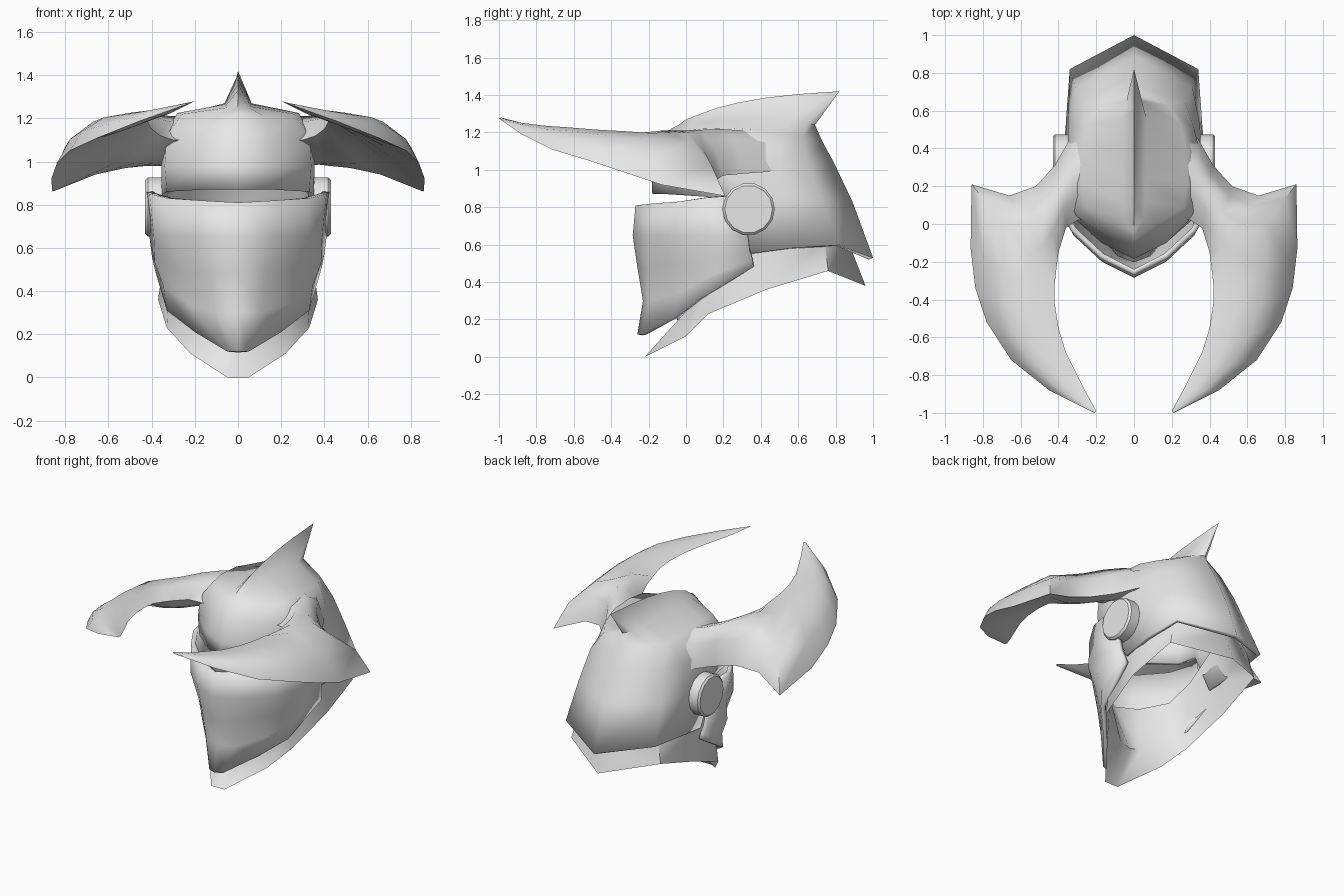
import bpy
import bmesh
import math
from mathutils import Vector

default_cube = bpy.data.objects.get("Cube")
if default_cube:
    bpy.data.objects.remove(default_cube, do_unlink=True)

# Single plain grey finish
grey = bpy.data.materials.new("plain_grey")
grey.use_nodes = True
grey_value = (0.8, 0.8, 0.8, 1)
grey.diffuse_color = grey_value
for node in grey.node_tree.nodes:
    if node.type == 'BSDF_PRINCIPLED':
        node.inputs["Base Color"].default_value = grey_value


def finish(obj, angle):
    """Give an object its material and smooth shading with sharp creases."""
    obj.data.materials.clear()
    obj.data.materials.append(grey)
    bpy.ops.object.select_all(action='DESELECT')
    obj.select_set(True)
    bpy.context.view_layer.objects.active = obj
    bpy.ops.object.shade_smooth_by_angle(angle=math.radians(angle))


def add_mesh(name, bm, angle):
    mesh = bpy.data.meshes.new(name)
    bm.to_mesh(mesh)
    bm.free()
    obj = bpy.data.objects.new(name, mesh)
    bpy.context.collection.objects.link(obj)
    finish(obj, angle)
    return obj


def add_grid(bm, rows, side, closed=False):
    """Skin neighbouring rows of points with quads, on one side of the model."""
    grid = [[bm.verts.new((side * x, y, z)) for x, y, z in row] for row in rows]
    count = len(rows[0])
    for first, second in zip(grid, grid[1:]):
        for i in range(count if closed else count - 1):
            j = (i + 1) % count
            quad = [first[i], first[j], second[j], second[i]]
            bm.faces.new(quad if side > 0 else quad[::-1])
    return grid


def mirrored_shell(name, rows, centre, outward=True, thickness=0):
    """Build a shell from its left half, face it in or out, and give it a wall."""
    bm = bmesh.new()
    for side in (1, -1):
        add_grid(bm, rows, side)
    bmesh.ops.remove_doubles(bm, verts=bm.verts, dist=0.001)
    bm.normal_update()
    middle = Vector(centre)
    facing = sum(f.normal.dot(f.calc_center_median() - middle) * f.calc_area()
                 for f in bm.faces)
    if (facing > 0) != outward:
        bmesh.ops.reverse_faces(bm, faces=bm.faces)
    obj = add_mesh(name, bm, 55)
    if thickness:
        wall = obj.modifiers.new("wall", 'SOLIDIFY')
        wall.thickness = thickness
        wall.offset = -1


# Skull dome: columns run from the lower rim up to the crest, brow to nape
dome_columns = [
    [(0, -.18, .87), (0, -.185, .98), (0, -.14, 1.12),
     (0, -.08, 1.22), (0, -.04, 1.24), (0, 0, 1.27)],
    [(.16, -.1, .87), (.17, -.1, .98), (.15, -.06, 1.12),
     (.12, 0, 1.21), (.05, .03, 1.25), (0, .08, 1.3)],
    [(.33, .05, .86), (.34, .05, .98), (.33, .06, 1.12),
     (.26, .09, 1.22), (.06, .12, 1.255), (0, .16, 1.33)],
    [(.35, .2, .85), (.355, .2, .98), (.35, .2, 1.12),
     (.28, .22, 1.225), (.06, .25, 1.265), (0, .28, 1.36)],
    [(.35, .34, .55), (.355, .36, .85), (.35, .38, 1.05),
     (.28, .38, 1.215), (.06, .4, 1.27), (0, .42, 1.385)],
    [(.36, .55, .58), (.35, .52, .85), (.32, .5, 1.05),
     (.25, .52, 1.19), (.065, .56, 1.265), (0, .6, 1.405)],
    [(.34, .82, .6), (.31, .72, .85), (.27, .65, 1.05),
     (.18, .63, 1.18), (.04, .65, 1.25), (0, .82, 1.42)],
    [(0, 1, .53), (0, .89, .83), (0, .79, 1.04),
     (0, .73, 1.15), (0, .69, 1.24), (0, .82, 1.42)],
]
mirrored_shell("skull_dome", dome_columns, (0, .35, .9), thickness=.025)

# Face mask: rows run from the centre crease to the cheek, top to chin
mask_rows = [
    [(0, -.27, .81), (.18, -.18, .82), (.33, -.04, .83), (.41, .1, .85), (.425, .24, .86)],
    [(0, -.285, .65), (.17, -.2, .65), (.32, -.06, .65), (.39, .12, .65), (.41, .33, .65)],
    [(0, -.26, .48), (.13, -.2, .48), (.27, -.05, .5), (.385, .1, .53), (.4, .34, .57)],
    [(0, -.23, .3), (.11, -.19, .3), (.23, -.045, .34), (.345, .1, .42), (.39, .355, .52)],
    [(0, -.26, .12), (.05, -.24, .12), (.2, -.06, .21), (.33, .07, .31), (.38, .36, .48)],
]
mirrored_shell("face_mask", mask_rows, (0, .2, .5), thickness=.03)

# Inner collar: lower edge, chin fold and the lining edge that climbs to the ears
collar_rows = [
    [(0, -.22, 0), (.05, -.22, 0), (.22, 0, .11), (.33, .12, .23),
     (.37, .43, .36), (.34, .76, .46), (0, .96, .38)],
    [(0, -.04, .18), (.08, -.03, .19), (.24, .05, .3), (.32, .14, .42),
     (.34, .42, .58), (.3, .74, .62), (0, .87, .61)],
    [(0, -.18, .54), (.13, -.11, .54), (.26, .03, .57), (.32, .16, .68),
     (.32, .4, .84), (.28, .68, .76), (0, .85, .74)],
]
mirrored_shell("inner_collar", collar_rows, (0, .35, .5), outward=False)

# Horns: inner edge, outer edge, upper bulge and lower depth of each station
horn_stations = [
    ((.15, .02, 1.1), (.22, .58, 1.06), .13, .08),
    ((.3, .02, 1.1), (.34, .45, .99), .18, .05),
    ((.36, -.02, 1.12), (.42, .31, .98), .185, .04),
    ((.4, -.15, 1.15), (.52, .2, .97), .175, .04),
    ((.41, -.23, 1.17), (.66, .15, .94), .17, .03),
    ((.42, -.32, 1.19), (.86, .21, .86), .16, 0),
    ((.42, -.42, 1.2), (.865, -.13, .92), .14, 0),
    ((.4, -.55, 1.21), (.84, -.34, .99), .11, 0),
    ((.36, -.68, 1.22), (.78, -.52, 1.05), .09, 0),
    ((.31, -.78, 1.235), (.65, -.72, 1.11), .06, .01),
    ((.26, -.88, 1.25), (.45, -.88, 1.19), .03, .01),
    ((.2, -.99, 1.28), (.21, -1, 1.275), 0, 0),
]


def horn_ring(inner, outer, bulge, depth):
    a, b = Vector(inner), Vector(outer)
    section = [(0, 0), (.3, bulge * .65), (.62, bulge), (.86, bulge * .75),
               (1, 0), (.65, -depth), (.3, -depth)]
    return [a.lerp(b, t) + Vector((0, 0, rise)) for t, rise in section]


for label, side in (("left", 1), ("right", -1)):
    bm = bmesh.new()
    rings = add_grid(bm, [horn_ring(*s) for s in horn_stations], side, closed=True)
    for end in (rings[0], rings[-1]):
        bm.faces.new(end)
    bmesh.ops.recalc_face_normals(bm, faces=bm.faces)
    add_mesh(label + "_horn", bm, 65)

    # Ear hinge disc that carries the mask
    bpy.ops.mesh.primitive_cylinder_add(
        vertices=14, radius=.14, depth=.09,
        location=(side * .385, .335, .79), rotation=(0, math.pi / 2, 0))
    disc = bpy.context.object
    disc.name = label + "_ear_hinge"
    rim = disc.modifiers.new("soft_rim", 'BEVEL')
    rim.width = .012
    finish(disc, 60)
